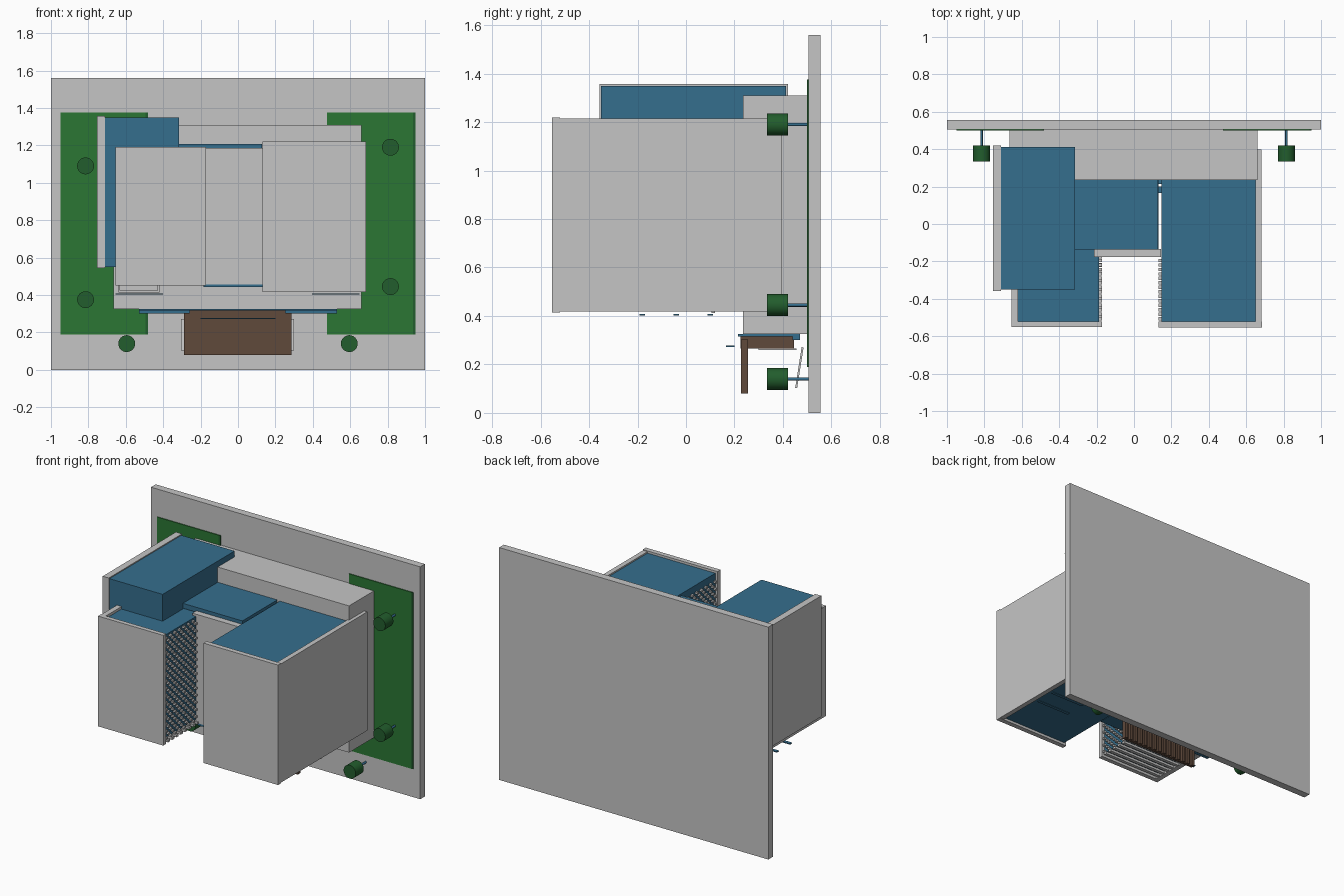
import bpy, bmesh, math
from mathutils import Matrix, Vector

if "Cube" in bpy.data.objects:
    bpy.data.objects.remove(bpy.data.objects["Cube"])


def material(name, rgb):
    m = bpy.data.materials.new(name)
    m.diffuse_color = (*rgb, 1)
    m.use_nodes = True
    m.node_tree.nodes["Principled BSDF"].inputs["Base Color"].default_value = m.diffuse_color
    return m


GREY = material("light grey", (0.56, 0.56, 0.56))
BLUE = material("slate blue", (0.036, 0.157, 0.27))
GREEN = material("leaf green", (0.024, 0.18, 0.034))
DARK = material("dark green", (0.016, 0.11, 0.026))
BROWN = material("brown", (0.115, 0.067, 0.044))


def finish(name, bm, mat):
    me = bpy.data.meshes.new(name)
    bm.to_mesh(me)
    bm.free()
    me.materials.append(mat)
    ob = bpy.data.objects.new(name, me)
    bpy.context.collection.objects.link(ob)
    return ob


def add_box(bm, x, y, z):
    size = Vector((x[1] - x[0], y[1] - y[0], z[1] - z[0]))
    mid = Vector((sum(x) / 2, sum(y) / 2, sum(z) / 2))
    bmesh.ops.create_cube(bm, size=1, matrix=Matrix.Translation(mid) @ Matrix.Diagonal((*size, 1)))


def boxes(name, mat, *specs):
    bm = bmesh.new()
    for s in specs:
        add_box(bm, *s)
    return finish(name, bm, mat)


def rod(name, mat, x, z, y0, y1, r, sides):
    bm = bmesh.new()
    m = Matrix.Translation((x, (y0 + y1) / 2, z)) @ Matrix.Rotation(math.pi / 2, 4, 'X')
    bmesh.ops.create_cone(bm, cap_ends=True, segments=sides, radius1=r, radius2=r,
                          depth=y1 - y0, matrix=m)
    for f in bm.faces:
        f.smooth = len(f.verts) == 4
    for e in bm.edges:
        e.smooth = all(f.smooth for f in e.link_faces)
    return finish(name, bm, mat)


# Back plate and the tall green side panels
boxes("back_plate", GREY, ((-1, 1), (0.505, 0.555), (0, 1.56)))
boxes("side_panels", GREEN, ((-0.95, -0.495), (0.499, 0.51), (0.19, 1.375)),
      ((0.475, 0.935), (0.499, 0.51), (0.19, 1.375)))
boxes("side_panel_edges", DARK, ((-0.495, -0.48), (0.499, 0.51), (0.19, 1.375)),
      ((0.935, 0.95), (0.499, 0.51), (0.19, 1.375)))

# Knobs on thin stems
for x, z in [(-0.815, 1.09), (-0.815, 0.375), (0.815, 1.19), (0.815, 0.445),
             (-0.595, 0.14), (0.595, 0.14)]:
    rod("knob", DARK, x, z, 0.335, 0.42, 0.045, 32)
    rod("knob_stem", BLUE, x, z, 0.42, 0.506, 0.007, 12)

# Rear housing
boxes("rear_housing", GREY, ((-0.665, 0.66), (0.235, 0.506), (0.325, 1.31)))

# Right tower: grey outer walls round a blue core
boxes("right_tower_front", GREY, ((0.13, 0.685), (-0.553, -0.52), (0.415, 1.22)))
boxes("right_tower_side", GREY, ((0.65, 0.683), (-0.52, 0.397), (0.418, 1.215)))
boxes("right_tower_core", BLUE, ((0.146, 0.65), (-0.52, 0.236), (0.432, 1.205)))

# Left tower: grey outer walls, blue core, slatted underside
boxes("left_tower_front", GREY, ((-0.655, -0.17), (-0.55, -0.52), (0.45, 1.19)))
boxes("left_tower_side", GREY, ((-0.655, -0.62), (-0.52, 0.236), (0.45, 1.187)))
boxes("left_tower_core", BLUE, ((-0.62, -0.188), (-0.52, 0.236), (0.48, 1.17)))
boxes("left_tower_slats", GREY, *[((-0.62, -0.17), (y, y + 0.022), (0.452, 0.468))
                                  for y in [-0.5 + 0.045 * i for i in range(16)]])

# Middle link between the towers
boxes("middle_wall", GREY, ((-0.215, 0.145), (-0.177, -0.135), (0.455, 1.185)))
boxes("middle_top", BLUE, ((-0.315, 0.127), (-0.135, 0.236), (1.175, 1.208)))
boxes("middle_bottom", BLUE, ((-0.185, 0.13), (-0.177, 0.236), (0.443, 0.456)))

# Upper left block with its grey cheek
boxes("upper_block", BLUE, ((-0.71, -0.315), (-0.35, 0.413), (0.55, 1.35)))
boxes("upper_block_cheek", GREY, ((-0.755, -0.71), (-0.357, 0.42), (0.545, 1.357)))

# Studded inner faces of both towers
for name, x in [("left_studs", (-0.19, -0.172)), ("right_studs", (0.13, 0.148))]:
    specs = []
    for row in range(29):
        for col in range(7):
            y = -0.515 + col * 0.048 + (row % 2) * 0.024
            z = 0.475 + row * 0.024
            specs.append((x, (y, y + 0.017), (z, z + 0.013)))
    boxes(name, GREY, *specs)

# Bars below the towers
boxes("under_bars", BLUE, *[(x, (y - 0.011, y + 0.011), (0.402, 0.408))
                            for y in (-0.18, -0.04, 0.1)
                            for x in ((-0.655, -0.4), (0.395, 0.65))])
boxes("under_bracket", GREY, ((-0.64, -0.42), (0.105, 0.12), (0.413, 0.425)),
      ((-0.64, -0.63), (0.105, 0.12), (0.42, 0.47)), ((-0.43, -0.42), (0.105, 0.12), (0.42, 0.47)))

# Lower shelf with a ribbed brown apron
boxes("lower_shelf", BLUE, ((-0.53, 0.53), (0.215, 0.47), (0.316, 0.326)),
      ((-0.53, 0.53), (0.44, 0.47), (0.3, 0.316)))
boxes("brown_tray", BROWN, ((-0.26, 0.255), (0.225, 0.445), (0.265, 0.316)))
boxes("tray_underside", GREY, ((-0.25, 0.25), (0.3, 0.455), (0.259, 0.265)))
boxes("brown_apron", BROWN, ((-0.29, 0.285), (0.227, 0.24), (0.08, 0.303)),
      *[((x, x + 0.022), (0.24, 0.256), (0.08, 0.303))
        for x in [-0.29 + 0.0395 * i for i in range(15)]])
boxes("front_strip", BLUE, ((-0.2, 0.2), (0.165, 0.2), (0.272, 0.278)))

# Leaning plate behind the apron
lean = boxes("leaning_plate", GREY, ((-0.305, 0.3), (-0.004, 0.004), (-0.085, 0.085)))
lean.location = (0, 0.468, 0.187)
lean.rotation_euler = (math.radians(-9), 0, 0)
